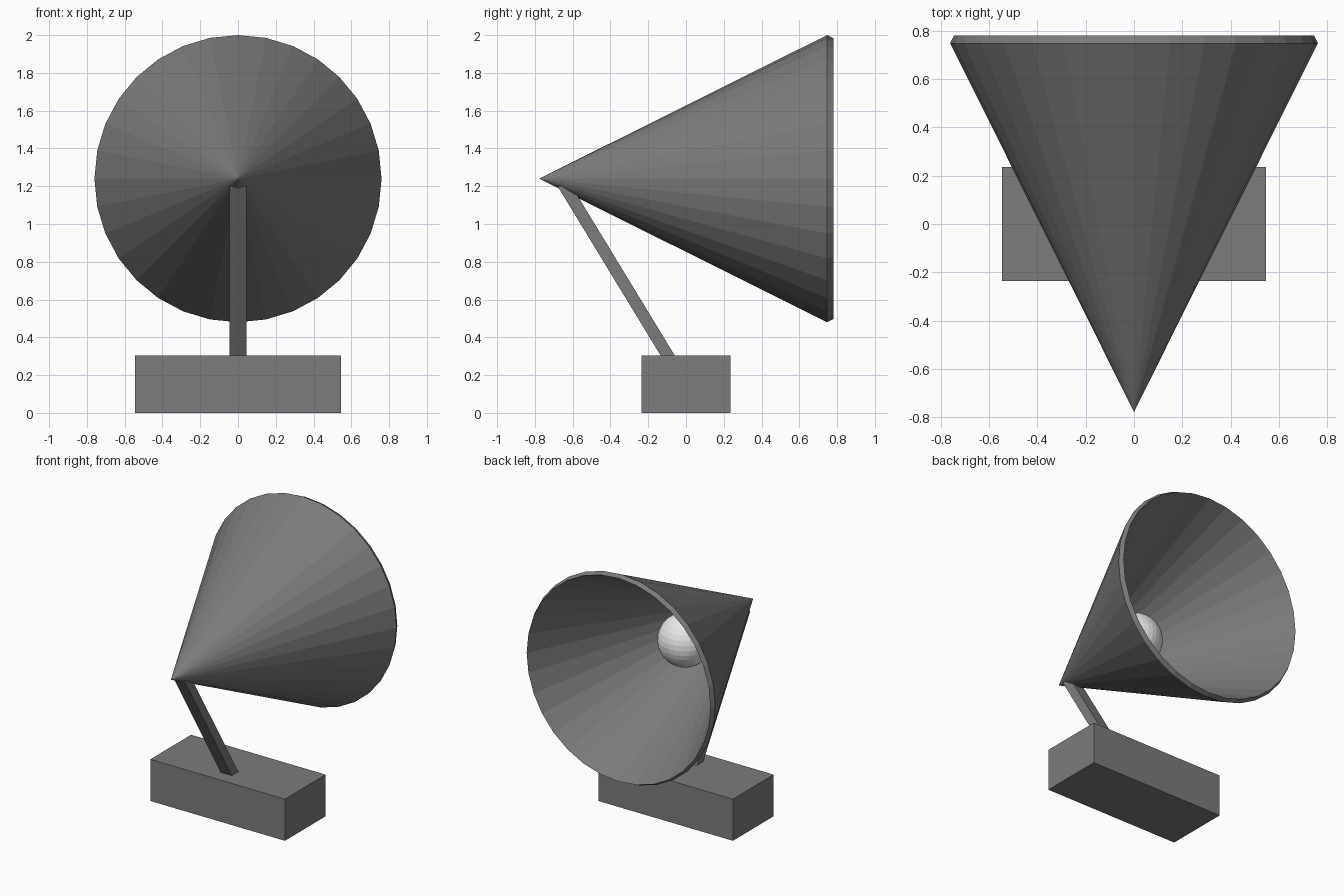
import bpy, bmesh, math
from mathutils import Matrix

if "Cube" in bpy.data.objects:
    bpy.data.objects.remove(bpy.data.objects["Cube"])


def material(name, rgb):
    m = bpy.data.materials.new(name)
    m.diffuse_color = (*rgb, 1.0)
    m.use_nodes = True
    m.node_tree.nodes["Principled BSDF"].inputs["Base Color"].default_value = m.diffuse_color
    return m


GREY = material("dark grey", (0.2, 0.2, 0.2))
WHITE = material("bulb white", (0.8, 0.8, 0.8))


def finish(name, bm, mat):
    bmesh.ops.recalc_face_normals(bm, faces=bm.faces)
    me = bpy.data.meshes.new(name)
    bm.to_mesh(me)
    bm.free()
    me.materials.append(mat)
    ob = bpy.data.objects.new(name, me)
    bpy.context.collection.objects.link(ob)
    return ob


def slab(name, half_x, low, high, mat):
    """Box between two levels; each level is (z, y_min, y_max)."""
    bm = bmesh.new()
    rings = []
    for z, y0, y1 in (low, high):
        rings.append([bm.verts.new((x, y, z)) for x, y in
                      ((-half_x, y0), (half_x, y0), (half_x, y1), (-half_x, y1))])
    bm.faces.new(rings[0])
    bm.faces.new(rings[1])
    for i in range(4):
        j = (i + 1) % 4
        bm.faces.new((rings[0][i], rings[0][j], rings[1][j], rings[1][i]))
    return finish(name, bm, mat)


# Base block and leaning arm
slab("base", 0.545, (0.0, -0.235, 0.235), (0.305, -0.235, 0.235), GREY)
slab("arm", 0.045, (0.30, -0.132, -0.057), (1.20, -0.68, -0.605), GREY)

# Conical shade: outer wall, lip and inner wall
SIDES, AXIS_Z = 32, 1.24
bm = bmesh.new()


def ring(radius, y):
    return [bm.verts.new((radius * math.sin(2 * math.pi * i / SIDES), y,
                          AXIS_Z + radius * math.cos(2 * math.pi * i / SIDES)))
            for i in range(SIDES)]


outer_tip = bm.verts.new((0, -0.777, AXIS_Z))
inner_tip = bm.verts.new((0, -0.742, AXIS_Z))
outer, inner = ring(0.76, 0.747), ring(0.744, 0.78)
for i in range(SIDES):
    j = (i + 1) % SIDES
    bm.faces.new((outer_tip, outer[i], outer[j]))
    bm.faces.new((outer[i], inner[i], inner[j], outer[j]))
    bm.faces.new((inner_tip, inner[j], inner[i]))
finish("shade", bm, GREY)

# Bulb inside the shade
bm = bmesh.new()
bmesh.ops.create_uvsphere(bm, u_segments=32, v_segments=16, radius=0.185,
                          matrix=Matrix.Translation((0, 0.01, AXIS_Z)))
finish("bulb", bm, WHITE)
